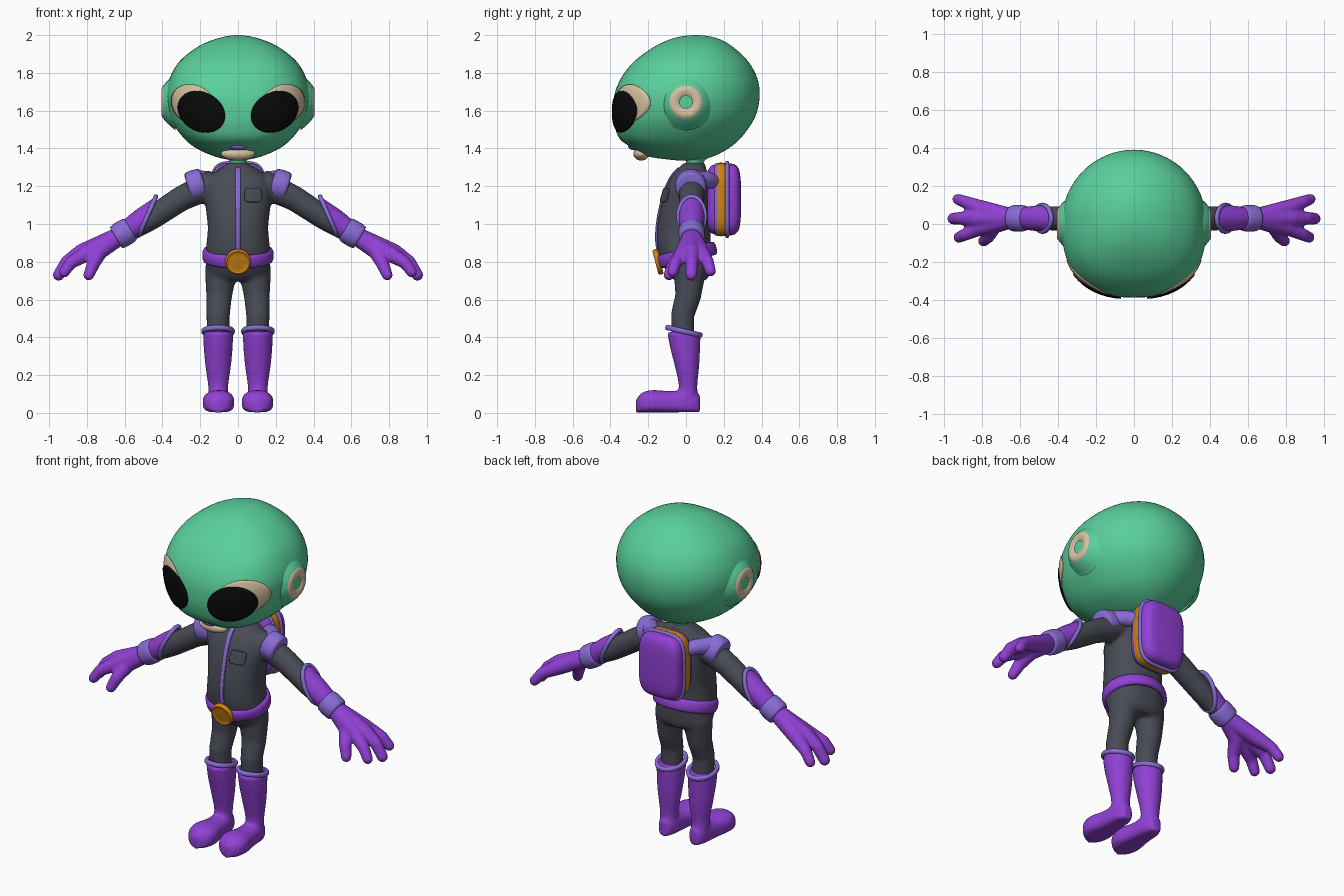
import bpy, bmesh, math
from mathutils import Vector
from mathutils.bvhtree import BVHTree

cube = bpy.data.objects.get("Cube")
if cube:
    bpy.data.objects.remove(cube, do_unlink=True)


def material(name, *rgb):
    m = bpy.data.materials.new(name)
    m.use_nodes = True
    m.diffuse_color = (*rgb, 1)
    m.node_tree.nodes["Principled BSDF"].inputs["Base Color"].default_value = (*rgb, 1)
    return m


SKIN = material("green_skin", .10, .63, .33)
TAN = material("tan", .68, .54, .36)
BLACK = material("eye_black", .003, .003, .003)
SUIT = material("suit_grey", .066, .072, .094)
PURPLE = material("purple", .28, .052, .66)
LILAC = material("lilac", .25, .15, .66)
ORANGE = material("orange", .62, .22, .006)
X, Y, Z = Vector((1, 0, 0)), Vector((0, 1, 0)), Vector((0, 0, 1))


def finish(name, bm, mat, mirror=False, remesh=0, solid=0):
    """Turn a bmesh into a smooth-shaded object."""
    bmesh.ops.recalc_face_normals(bm, faces=bm.faces)
    me = bpy.data.meshes.new(name)
    bm.to_mesh(me)
    bm.free()
    me.materials.append(mat)
    me.shade_smooth()
    me.set_sharp_from_angle(angle=math.radians(50))
    ob = bpy.data.objects.new(name, me)
    bpy.context.collection.objects.link(ob)
    if solid:
        mod = ob.modifiers.new("Thickness", 'SOLIDIFY')
        mod.thickness, mod.offset = solid, 0
    if remesh:
        mod = ob.modifiers.new("Blend", 'REMESH')
        mod.mode, mod.voxel_size, mod.use_smooth_shade = 'VOXEL', remesh, True
        mod = ob.modifiers.new("Soften", 'SMOOTH')
        mod.factor, mod.iterations = .5, 6
    if mirror:
        mod = ob.modifiers.new("Mirror", 'MIRROR')
        mod.use_mirror_merge = False
    return ob


def outline(a, front=2, back=2):
    """Point on a unit superellipse; the two halves may differ in squareness."""
    c, s = math.cos(a), math.sin(a)
    e = 2 / (front if s < 0 else back)
    return math.copysign(abs(c) ** e, c), math.copysign(abs(s) ** e, s)


def loft(bm, rows, sides=28, steps=4, front=2, back=2):
    """Skin smooth rings; each row is (centre, u radius vector, v radius vector)."""
    def beyond(end, nxt):
        if end[1].length < 1e-4:
            return (nxt[0], -nxt[1], -nxt[2])
        return tuple(2 * e - n for e, n in zip(end, nxt))
    k = [beyond(rows[0], rows[1])] + rows + [beyond(rows[-1], rows[-2])]
    rings = []
    for i in range(1, len(k) - 2):
        last = i == len(k) - 3
        for j in range(steps + last):
            t = j / steps
            c, u, v = [.5 * (2 * p1 + (p2 - p0) * t + (2 * p0 - 5 * p1 + 4 * p2 - p3) * t * t
                             + (3 * p1 - p0 - 3 * p2 + p3) * t ** 3)
                       for p0, p1, p2, p3 in zip(k[i - 1], k[i], k[i + 1], k[i + 2])]
            pts = [outline(math.tau * n / sides, front, back) for n in range(sides)]
            rings.append([bm.verts.new(c + u * a + v * b) for a, b in pts])
    for a, b in zip(rings, rings[1:]):
        for n in range(sides):
            m = (n + 1) % sides
            bm.faces.new((a[n], a[m], b[m], b[n]))
    bm.faces.new(rings[0])
    bm.faces.new(rings[-1])
    bmesh.ops.remove_doubles(bm, verts=rings[0] + rings[-1], dist=1e-5)


def stack(bm, table, x=0, **kw):
    """Horizontal rings from (z, half width, front y, back y)."""
    loft(bm, [(Vector((x, (f + b) / 2, z)), X * w, Y * (b - f) / 2) for z, w, f, b in table], **kw)


def turned(bm, centre, axis, profile, su=1, sv=1, **kw):
    """Rings along an axis from (distance, radius)."""
    d = Vector(axis).normalized()
    u = (X if abs(d.x) < .3 else Y).copy()
    u = (u - d * u.dot(d)).normalized()
    v = d.cross(u)
    loft(bm, [(Vector(centre) + d * t, u * r * su, v * r * sv) for t, r in profile], **kw)


def limb(bm, *joints):
    """Chain of tapered capsules through (x, y, z, radius)."""
    for a, b in zip(joints, joints[1:]):
        gap = (Vector(b[:3]) - Vector(a[:3])).length
        arc = [math.radians(q) for q in range(-90, 91, 15)]
        prof = [(a[3] * math.sin(q), a[3] * math.cos(q)) for q in arc if q <= 0]
        prof += [(gap + b[3] * math.sin(q), b[3] * math.cos(q)) for q in arc if q >= 0]
        prof[0], prof[-1] = (prof[0][0], 0), (prof[-1][0], 0)
        turned(bm, a[:3], Vector(b[:3]) - Vector(a[:3]), prof, steps=1, sides=20)


def hoop(name, centre, u, v, thick, tall, mat, mirror=False):
    """Elliptical band with a rounded section."""
    bm = bmesh.new()
    c, u, v = Vector(centre), Vector(u), Vector(v)
    n = u.cross(v).normalized()
    rings = []
    for i in range(48):
        a = math.tau * i / 48
        p = u * math.cos(a) + v * math.sin(a)
        secs = [outline(math.tau * j / 12, 2.5, 2.5) for j in range(12)]
        rings.append([bm.verts.new(c + p + p.normalized() * thick * s + n * tall * t) for s, t in secs])
    for i in range(48):
        a, b = rings[i - 1], rings[i]
        for j in range(12):
            bm.faces.new((a[j - 1], a[j], b[j], b[j - 1]))
    return finish(name, bm, mat, mirror)


def surface(ob):
    bpy.context.view_layer.update()
    return BVHTree.FromObject(ob, bpy.context.evaluated_depsgraph_get())


def plate(name, tree, cx, cz, rx, rz, tilt, lift, mat, power=2, mirror=False):
    """Thin patch laid onto the front of a surface."""
    bm = bmesh.new()
    ct, st = math.cos(tilt), math.sin(tilt)

    def drop(a, b):
        hit, nor, *_ = tree.ray_cast(Vector((cx + a * ct - b * st, -2, cz + a * st + b * ct)), Y)
        return bm.verts.new(hit + nor * lift / 2)
    pts = [outline(math.tau * i / 56, power, power) for i in range(56)]
    rings = [[drop(a * rx * k / 10, b * rz * k / 10) for a, b in pts] for k in range(1, 11)]
    bm.faces.new(rings[0])
    for a, b in zip(rings, rings[1:]):
        for i in range(56):
            bm.faces.new((a[i - 1], a[i], b[i], b[i - 1]))
    return finish(name, bm, mat, mirror, solid=lift)


def ball(name, centre, size, mat):
    bm = bmesh.new()
    bmesh.ops.create_uvsphere(bm, u_segments=28, v_segments=16, radius=1)
    for v in bm.verts:
        v.co = Vector(centre) + v.co * Vector(size)
    return finish(name, bm, mat)


def single(name, mat, maker, *args, mirror=False, remesh=0, **kw):
    bm = bmesh.new()
    maker(bm, *args, **kw)
    return finish(name, bm, mat, mirror, remesh)


# Head and neck
head = single("head", SKIN, stack, [
    (2, 0, .05, .05), (1.985, .1, -.06, .16), (1.94, .21, -.165, .245), (1.86, .31, -.275, .33),
    (1.77, .362, -.345, .378), (1.68, .38, -.38, .39), (1.59, .367, -.386, .375), (1.52, .337, -.378, .34),
    (1.45, .282, -.35, .285), (1.4, .22, -.28, .225), (1.36, .13, -.21, .15), (1.342, .06, -.1, .08),
    (1.335, 0, 0, 0)], sides=64, front=2.5)
single("neck", SKIN, stack, [(1.28, .045, 0, .095), (1.33, .045, 0, .095), (1.355, .065, -.02, .13),
                             (1.375, .1, -.05, .17)])

# Face
tree = surface(head)
plate("eye_patch", tree, .235, 1.632, .121, .1, .52, .005, TAN, mirror=True)
plate("eye", tree, .19, 1.595, .128, .1, .52, .0095, BLACK, mirror=True)
ball("mouth", (0, -.275, 1.413), (.052, .032, .022), LILAC)
ball("lower_lip", (0, -.237, 1.372), (.09, .042, .036), TAN)

# Ears
single("ear_base", SKIN, turned, (0, 0, 1.645), X, [(.33, .15), (.368, .118), (.392, .092), (.396, .08)],
       mirror=True)
single("ear", TAN, turned, (0, 0, 1.645), X,
       [(.38, .094), (.397, .086), (.405, .066), (.4, .042), (.387, .022), (.384, 0)], mirror=True)

# Suit: torso, arms and legs blended together
bm = bmesh.new()
stack(bm, [(1.325, .045, -.01, .1), (1.3, .085, -.035, .105), (1.25, .15, -.078, .12), (1.18, .178, -.11, .13),
           (1.08, .17, -.137, .135), (.98, .16, -.153, .132), (.88, .168, -.152, .13), (.8, .172, -.13, .13),
           (.73, .16, -.09, .125), (.7, .13, -.06, .1)], sides=40, back=2.3, front=2.3)
for s in (1, -1):
    limb(bm, (s * .16, .03, 1.2, .075), (s * .3, .03, 1.135, .067), (s * .46, .03, 1.03, .063),
         (s * .56, .03, .97, .055))
    limb(bm, (s * .09, .02, .75, .086), (s * .1, .012, .62, .069), (s * .105, -.018, .52, .062),
         (s * .105, -.015, .38, .06))
suit = finish("suit", bm, SUIT, remesh=.011)

# Zip and chest pocket follow the chest
tree = surface(suit)
heights = [.86 + .05 * i for i in range(9)] + [1.3]
hits = [tree.ray_cast(Vector((0, -2, z)), Y)[0] for z in heights]
single("zip", LILAC, loft, [(h, X * .013, Y * .009) for h in hits], front=4, back=4)
plate("chest_pocket", tree, .077, 1.15, .042, .036, -.05, .014, SUIT, power=5)

# Belt and buckle
hoop("belt", (0, .003, .835), (.172, 0, 0), (0, .142, .036), .017, .036, PURPLE)
single("buckle", ORANGE, turned, (0, -.135, .803), (0, -1, -.26),
       [(0, .062), (.004, .068), (.022, .068), (.028, .06), (.024, .054), (.025, .02), (.025, 0)], steps=2)

# Shoulder bands and straps
single("shoulder_band", LILAC, turned, (.222, .025, 1.205), (1, 0, -.3),
       [(-.045, .06), (-.036, .078), (0, .083), (.036, .078), (.045, .06)], mirror=True)
single("shoulder_strap", LILAC, limb, (.2, .05, 1.235, .05), (.15, .11, 1.235, .045), (.09, .16, 1.22, .04),
       mirror=True, remesh=.01)

# Gloves: flared cuff, rim, bracelet, hand
tip, low = Vector((.435, .03, 1.145)), Vector((.525, .03, .94))
mid, half = (tip + low) / 2, (tip - low) / 2
single("glove_cuff", PURPLE, loft, [(mid, Y * .07, half),
                                    (Vector((.545, .03, .995)), Y * .063, Vector((.005, 0, .072))),
                                    (Vector((.62, .03, .94)), Y * .052, Vector((.029, 0, .043)))], mirror=True)
hoop("cuff_rim", mid, Y * .07, half, .012, .012, LILAC, True)
single("bracelet", LILAC, turned, (.607, .03, .95), (.83, 0, -.5),
       [(-.046, .05), (-.04, .066), (0, .07), (.04, .066), (.046, .05)], mirror=True)
bm = bmesh.new()
wrist = (.63, .03, .935, .05)
limb(bm, wrist, (.8, .08, .848, .045), (.885, .115, .8, .033), (.925, .13, .75, .029))
limb(bm, wrist, (.825, .03, .848, .048), (.905, .03, .8, .035), (.95, .028, .73, .031))
limb(bm, wrist, (.8, -.015, .845, .044), (.885, -.055, .795, .033), (.92, -.07, .745, .029))
limb(bm, wrist, (.735, -.005, .855, .045), (.765, -.065, .79, .035), (.79, -.09, .73, .029))
finish("hand", bm, PURPLE, True, .008)

# Boots
bm = bmesh.new()
stack(bm, [(.43, .079, -.1, .078), (.35, .077, -.085, .075), (.25, .068, -.06, .07), (.14, .053, -.038, .06),
           (.05, .052, -.05, .066), (.012, .05, -.05, .066)], x=.105)
loft(bm, [(Vector((.103, y, h / 2 + .003)), X * w, Z * h / 2) for y, w, h in
          [(.074, 0, .07), (.066, .034, .1), (.01, .056, .12), (-.08, .066, .112), (-.17, .084, .118),
           (-.225, .073, .108), (-.255, .042, .08), (-.266, 0, .06)]], front=3.5, back=2.2)
finish("boot", bm, PURPLE, True, .009)
hoop("boot_rim", (.105, -.011, .432), (.077, 0, 0), (0, .087, -.02), .012, .014, LILAC, True)

# Backpack: shells, orange band and piping
def slab(name, mat, profile):
    single(name, mat, turned, (0, 0, 1.13), Y, profile, su=.73, front=4, back=4, sides=48, steps=3)


slab("backpack_front", PURPLE, [(.115, .15), (.13, .175), (.15, .183), (.172, .18)])
slab("backpack_band", ORANGE, [(.165, .192), (.185, .195), (.21, .192)])
slab("backpack_back", PURPLE, [(.215, .19), (.24, .19), (.265, .18), (.283, .15), (.291, .08), (.292, 0)])
for name, y, r in (("front_piping", .16, .19), ("back_piping", .218, .203)):
    slab(name, LILAC, [(y - .011, r - .012), (y - .006, r), (y + .006, r), (y + .011, r - .012)])
